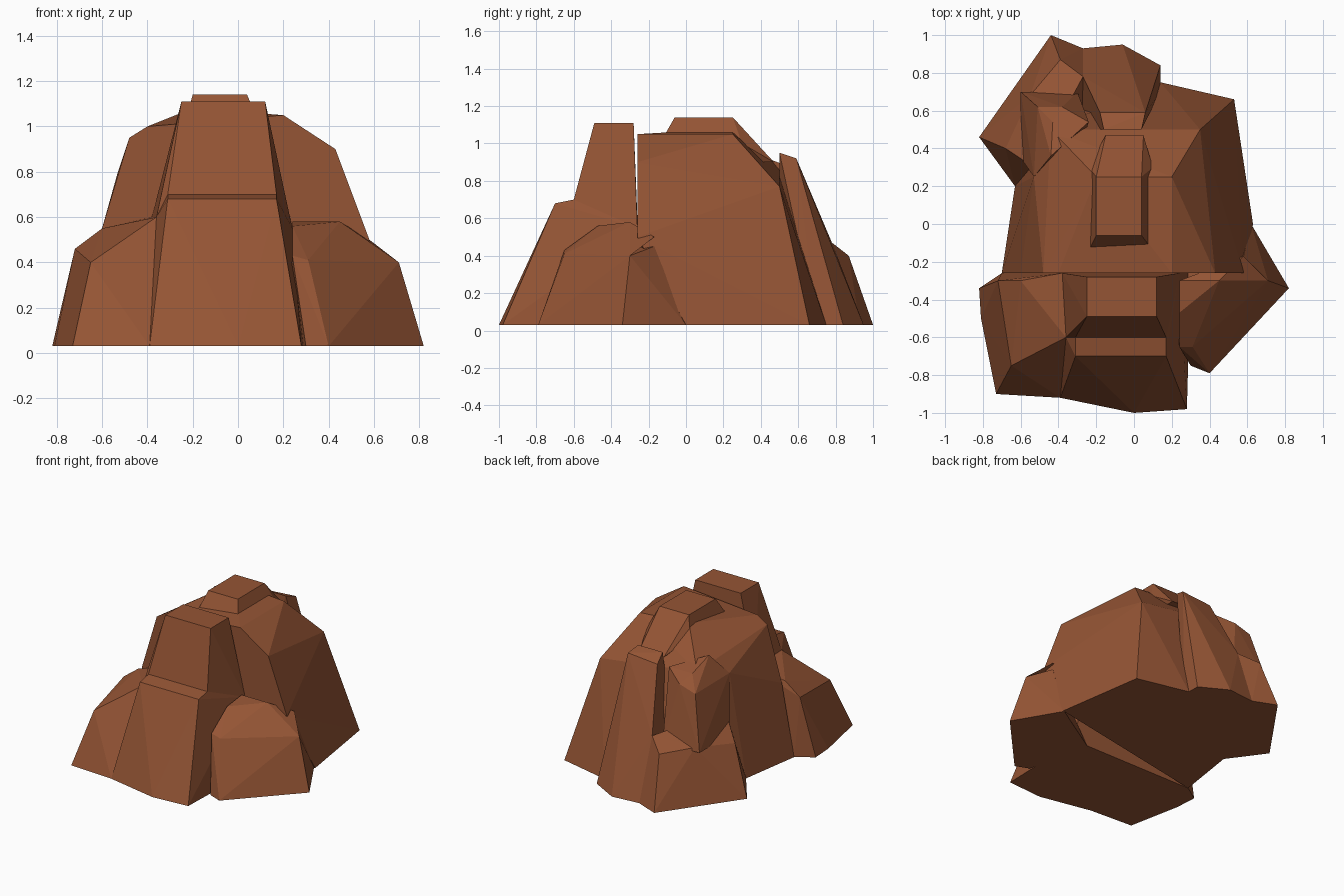
import bpy
import bmesh

GROUND = .03      # height of the rough lower rim
WALL = -.26       # depth of the main front wall

# Remove the default cube
default_cube = bpy.data.objects.get("Cube")
if default_cube:
    bpy.data.objects.remove(default_cube, do_unlink=True)

# Single warm sandstone colour
sandstone = bpy.data.materials.new("red_brown_rock")
sandstone.use_nodes = True
sandstone.diffuse_color = (.3, .09, .035, 1)
surface = next(node for node in sandstone.node_tree.nodes if node.type == 'BSDF_PRINCIPLED')
surface.inputs["Base Color"].default_value = sandstone.diffuse_color
surface.inputs["Roughness"].default_value = .9


def outline(*corners):
    """Corners of a footprint lying on the ground."""
    return [(across, depth, GROUND) for across, depth in corners]


def profile(depth, *corners):
    """Corners of a crest seen from the front, all at one depth."""
    return [(across, depth, height) for across, height in corners]


def slab(west, east, front, back, height):
    """Four corners of a level rectangle."""
    return [(across, depth, height) for across in (west, east) for depth in (front, back)]


def chunk(name, foot, crown):
    """Make one faceted boulder wrapped tightly around its foot and crown corners."""
    mesh = bpy.data.meshes.new(name)
    shape = bmesh.new()
    for corner in foot + crown:
        shape.verts.new(corner)
    bmesh.ops.convex_hull(shape, input=shape.verts[:], use_existing_faces=False)
    loose = [vert for vert in shape.verts if not vert.link_faces]
    bmesh.ops.delete(shape, geom=loose, context='VERTS')
    bmesh.ops.recalc_face_normals(shape, faces=shape.faces[:])
    shape.to_mesh(mesh)
    shape.free()
    mesh.materials.append(sandstone)
    rock = bpy.data.objects.new(name, mesh)
    bpy.context.collection.objects.link(rock)


# Main body: front wall, summit shoulders and rear crest
front_wall = profile(WALL, (-.6, .55), (-.48, .95), (-.4, 1), (.2, 1.05), (.43, .9), (.58, .5))
shoulders = profile(.25, (-.53, .8), (-.2, 1.08), (.2, 1.05))
rear_crest = profile(.5, (-.44, .88), (.1, .8), (.35, .77))
chunk(
    name="main_body",
    foot=outline((-.7, WALL), (-.63, .2), (-.4, .6), (.14, .75), (.53, .66), (.63, 0)),
    crown=front_wall + shoulders + rear_crest,
)

# Summit cap, sloping away at the rear
chunk(
    name="summit_cap",
    foot=slab(west=-.24, east=.1, front=-.14, back=.3, height=1)
    + slab(west=-.15, east=.05, front=.4, back=.47, height=.9),
    crown=slab(west=-.2, east=.04, front=-.06, back=.25, height=1.14),
)

# Front tower: broad lower step, then the tall upper block
tower_corner = (-.39, -.92)
step = profile(-.6, (-.36, .6), (-.31, .7), (.17, .7))
heel = profile(WALL, (-.38, .6), (.24, .55))
chunk(
    name="front_tower_lower",
    foot=outline(tower_corner, (0, -1), (.28, -.98), (.3, WALL), (-.4, WALL)),
    crown=step + heel + profile(-.7, (-.31, .68), (.17, .68)),
)
chunk(
    name="front_tower_upper",
    foot=step + heel,
    crown=slab(west=-.25, east=.12, front=-.49, back=-.28, height=1.11),
)

# Low block on the west side of the tower
west_crest = profile(-.3, (-.72, .46), (-.6, .55))
chunk(
    name="front_block_west",
    foot=outline(tower_corner, (-.73, -.9), (-.81, -.5), (-.82, -.34), (-.7, WALL), (-.4, WALL)),
    crown=west_crest + step[:1] + heel[:1] + [(-.65, -.75, .4)],
)

# Low block on the east side of the tower, with a raised ledge at its inner edge
shelf = profile(-.65, (.24, .43), (.31, .41)) + profile(-.3, (.71, .4))
chunk(
    name="front_block_east",
    foot=outline((.3, -.75), (.4, -.79), (.82, -.34), (.62, 0), (.2, WALL)),
    crown=shelf + [(.58, -.17, .45)],
)
chunk(
    name="east_ledge",
    foot=shelf,
    crown=profile(-.47, (.24, .56)) + profile(-.3, (.24, .58), (.45, .58)) + [(.58, -.17, .5)],
)

# Rear spine falling from the summit
spine_corner = (-.27, .93)
bench_end = (-.27, .78, .47)
chunk(
    name="rear_spine",
    foot=outline(spine_corner, (-.06, .95), (.14, .84), (.14, .7), (-.3, .5)),
    crown=[bench_end]
    + profile(.5, (-.16, .95), (.04, .95))
    + profile(.59, (-.18, .9), (.06, .92)),
)

# Rear west buttress: low skirt and taller column
chunk(
    name="rear_buttress_skirt",
    foot=outline(spine_corner, (-.44, 1), (-.63, .73), (-.82, .46), (-.63, .2), (-.2, .5)),
    crown=[bench_end, (-.39, .87, .4), (-.55, .68, .42), (-.68, .4, .38), (-.53, .3, .55)],
)
chunk(
    name="rear_buttress_column",
    foot=slab(west=-.6, east=-.3, front=.35, back=.7, height=.4),
    crown=shoulders[:1]
    + profile(.36, (-.44, .95))
    + profile(.54, (-.43, .88), (-.24, .88))
    + profile(.62, (-.51, .78), (-.38, .82)),
)
